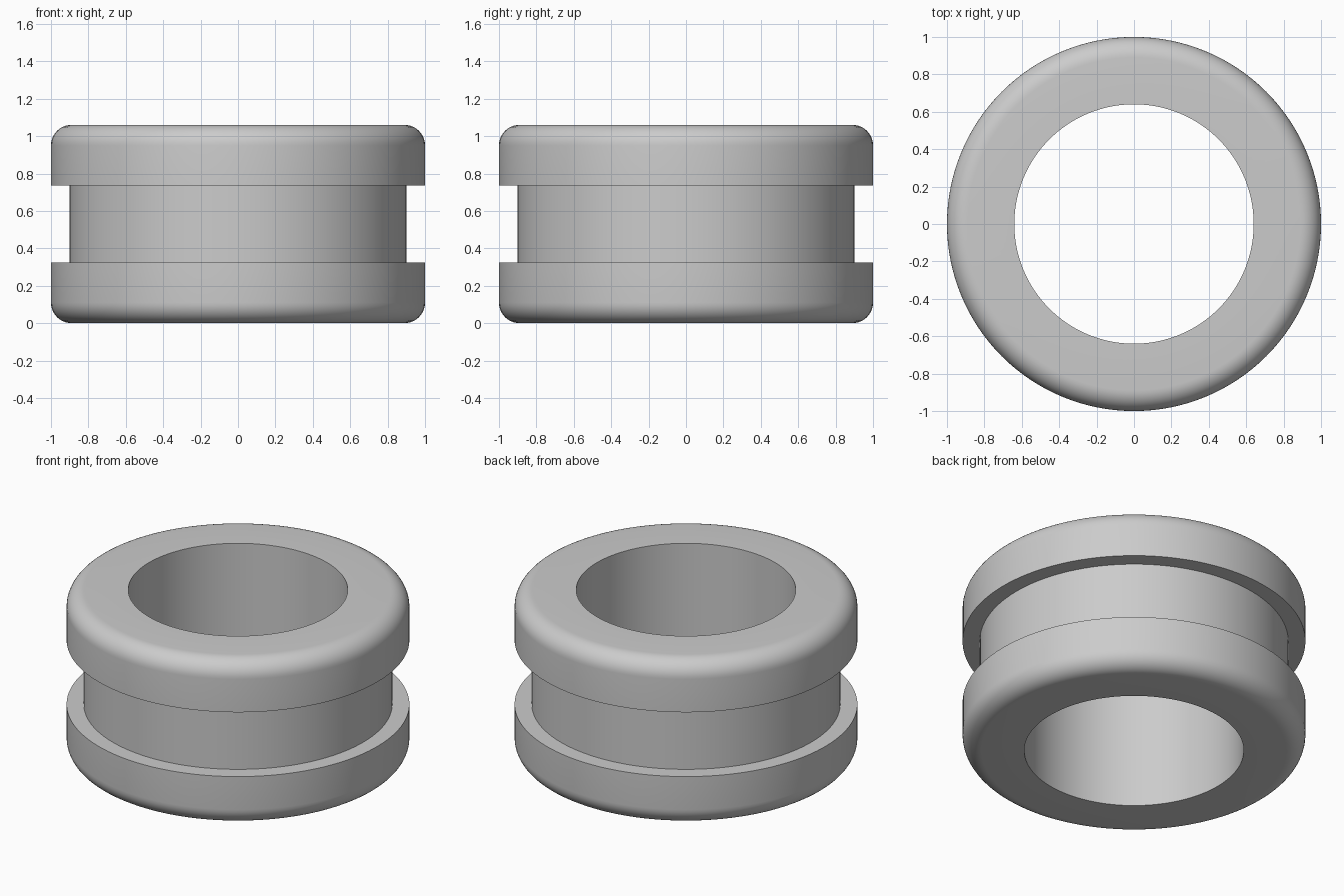
import bpy, bmesh, math

if "Cube" in bpy.data.objects:
    bpy.data.objects.remove(bpy.data.objects["Cube"])

SEGMENTS = 128
HEIGHT, OUTER, GROOVE, BORE = 1.06, 1.0, 0.90, 0.64
LIP, FILLET, ARC_STEPS = 0.323, 0.11, 10


def fillet(cx, cz, start):
    """Quarter-round points, counter-clockwise from the start angle."""
    return [(cx + FILLET * math.cos(a), cz + FILLET * math.sin(a))
            for a in (start + math.pi / 2 * i / ARC_STEPS for i in range(ARC_STEPS + 1))]


# Half cross-section: bore, rounded lower lip, groove, rounded upper lip
profile = [(BORE, 0)]
profile += fillet(OUTER - FILLET, FILLET, -math.pi / 2)
profile += [(OUTER, LIP), (GROOVE, LIP), (GROOVE, HEIGHT - LIP), (OUTER, HEIGHT - LIP)]
profile += fillet(OUTER - FILLET, HEIGHT - FILLET, 0)
profile += [(BORE, HEIGHT)]

# Revolve the section around z
bm = bmesh.new()
verts = [bm.verts.new((r, 0, z)) for r, z in profile]
edges = [bm.edges.new((v, verts[(i + 1) % len(verts)])) for i, v in enumerate(verts)]
bmesh.ops.spin(bm, geom=verts + edges, cent=(0, 0, 0), axis=(0, 0, 1),
               angle=math.tau, steps=SEGMENTS, use_merge=False)
bmesh.ops.remove_doubles(bm, verts=bm.verts[:], dist=1e-4)
bmesh.ops.recalc_face_normals(bm, faces=bm.faces[:])

mesh = bpy.data.meshes.new("grommet_ring")
bm.to_mesh(mesh)
bm.free()

# Grommet ring with smooth rounds and crisp groove and bore edges
ring = bpy.data.objects.new("grommet_ring", mesh)
bpy.context.collection.objects.link(ring)
bpy.context.view_layer.objects.active = ring
ring.select_set(True)
bpy.ops.object.shade_smooth_by_angle(angle=math.radians(30))
